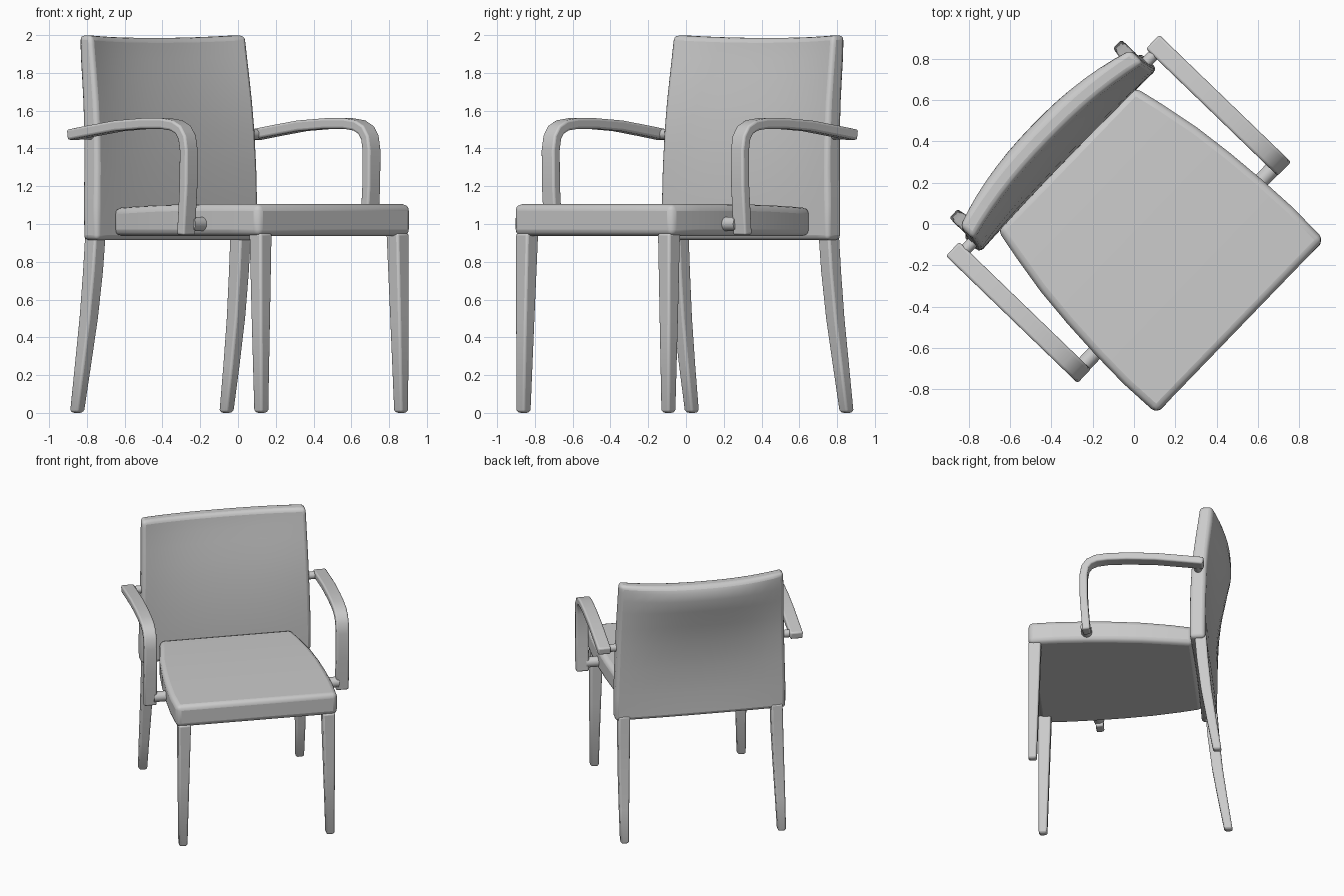
import bpy, bmesh, math
from mathutils import Matrix

if "Cube" in bpy.data.objects:
    bpy.data.objects.remove(bpy.data.objects["Cube"])

grey = bpy.data.materials.new("plain grey")
grey.use_nodes = True
colour = (0.6, 0.6, 0.6, 1)
grey.diffuse_color = colour
grey.node_tree.nodes["Principled BSDF"].inputs["Base Color"].default_value = colour

TURN = math.radians(46)  # the chair stands turned on its vertical axis


def finish(name, bm, bevel, segments=3):
    """Turn a bmesh into a soft-edged, smooth object."""
    bmesh.ops.recalc_face_normals(bm, faces=bm.faces)
    mesh = bpy.data.meshes.new(name)
    bm.to_mesh(mesh)
    bm.free()
    mesh.materials.append(grey)
    obj = bpy.data.objects.new(name, mesh)
    bpy.context.collection.objects.link(obj)
    obj.rotation_euler.z = TURN
    if bevel:
        mod = obj.modifiers.new("soft edges", 'BEVEL')
        mod.width, mod.segments = bevel, segments
        mod.limit_method, mod.angle_limit = 'ANGLE', math.radians(40)
    bpy.ops.object.select_all(action='DESELECT')
    obj.select_set(True)
    bpy.context.view_layer.objects.active = obj
    bpy.ops.object.shade_smooth_by_angle(angle=math.radians(45))


def loft(name, rings, bevel):
    """Skin a stack of equal rings; close both ends with strips of quads."""
    bm = bmesh.new()
    rows = [[bm.verts.new(p) for p in ring] for ring in rings]
    n = len(rows[0])
    for a, b in zip(rows, rows[1:]):
        for i in range(n):
            j = (i + 1) % n
            bm.faces.new((a[i], a[j], b[j], b[i]))
    for row in (rows[0], rows[-1]):
        for i in range(n // 2 - 1):
            bm.faces.new((row[i], row[i + 1], row[n - 2 - i], row[n - 1 - i]))
    finish(name, bm, bevel)


def leg(name, stations, side):
    """Square tapering leg from (x, y, z, half width)."""
    rings = [[(side * x - h, y - h, z), (side * x + h, y - h, z),
              (side * x + h, y + h, z), (side * x - h, y + h, z)]
             for x, y, z, h in stations]
    loft(name, rings, 0.012)


def peg(name, x0, x1, y, z, r):
    """Round peg running sideways."""
    bm = bmesh.new()
    place = Matrix.Translation(((x0 + x1) / 2, y, z)) @ Matrix.Rotation(math.pi / 2, 4, 'Y')
    bmesh.ops.create_cone(bm, cap_ends=True, segments=16, radius1=r, radius2=r,
                          depth=abs(x1 - x0), matrix=place)
    finish(name, bm, 0)


# Seat cushion: bowed sides, falling slightly to the back
outline = [(-0.715, 0.584), (-0.5, 0.591), (-0.3, 0.584), (-0.1, 0.57),
           (0.1, 0.548), (0.3, 0.512), (0.458, 0.478)]


def seat_ring(height):
    right = [(w, y, height(y)) for y, w in outline]
    left = [(-x, y, z) for x, y, z in reversed(right)]
    return right + left


loft("seat", [seat_ring(lambda y: 0.937),
              seat_ring(lambda y: 1.105 - 0.035 * max(0, y + 0.3) ** 2)], 0.035)

# Backrest: upright below, rolling backward near the top
# z, front at ends, front at middle, back at ends, back at middle
levels = [(0.915, 0.44, 0.45, 0.55, 0.56), (1.1, 0.44, 0.452, 0.552, 0.555),
          (1.3, 0.441, 0.464, 0.555, 0.562), (1.5, 0.45, 0.485, 0.56, 0.586),
          (1.65, 0.463, 0.51, 0.569, 0.622), (1.78, 0.479, 0.535, 0.581, 0.66),
          (1.88, 0.492, 0.555, 0.591, 0.686), (1.95, 0.501, 0.566, 0.596, 0.685),
          (2.0, 0.507, 0.573, 0.6, 0.665)]
COLS = 14
rings = []
for z, f_end, f_mid, b_end, b_mid in levels:
    front, back = [], []
    half = 0.618 - 0.025 * max(0, z - 1.1) / 0.9
    for i in range(COLS + 1):
        t = 2 * i / COLS - 1
        bow = 1 - abs(t) ** 2.3
        top = z - 0.015 * bow * max(0, (z - 1.8) / 0.2)
        front.append((half * t, f_end + (f_mid - f_end) * bow, top))
        back.append((half * t, b_end + (b_mid - b_end) * bow, top))
    rings.append(front + back[::-1])
loft("backrest", rings, 0.026)

# Legs, arms and pegs on both sides
front_leg = [(0.533, -0.686, 0, 0.022), (0.533, -0.686, 0.015, 0.03),
             (0.528, -0.678, 0.5, 0.038), (0.522, -0.67, 0.95, 0.045)]
back_leg = [(0.569, 0.635, 0, 0.022), (0.569, 0.633, 0.015, 0.03),
            (0.566, 0.595, 0.25, 0.034), (0.561, 0.557, 0.5, 0.038),
            (0.556, 0.53, 0.75, 0.041), (0.553, 0.515, 0.95, 0.042)]
arm_path = [(0.545, 1.472), (0.4, 1.493), (0.2, 1.52), (0, 1.532), (-0.14, 1.532),
            (-0.22, 1.522), (-0.27, 1.498), (-0.298, 1.458), (-0.31, 1.39),
            (-0.308, 1.2), (-0.29, 0.942)]

for side, label in ((1, "left"), (-1, "right")):
    leg("front_leg_" + label, front_leg, side)
    leg("back_leg_" + label, back_leg, side)
    rings = []
    for i, (y, z) in enumerate(arm_path):
        y0, z0 = arm_path[max(i - 1, 0)]
        y1, z1 = arm_path[min(i + 1, len(arm_path) - 1)]
        size = math.hypot(y1 - y0, z1 - z0)
        ny, nz = (z0 - z1) / size * 0.028, (y1 - y0) / size * 0.028
        inner, outer = side * 0.65, side * 0.743
        rings.append([(inner, y + ny, z + nz), (outer, y + ny, z + nz),
                      (outer, y - ny, z - nz), (inner, y - ny, z - nz)])
    loft("armrest_" + label, rings, 0.012)
    peg("front_peg_" + label, side * 0.54, side * 0.67, -0.297, 1.0, 0.038)
    peg("back_peg_" + label, side * 0.58, side * 0.67, 0.5, 1.475, 0.028)
